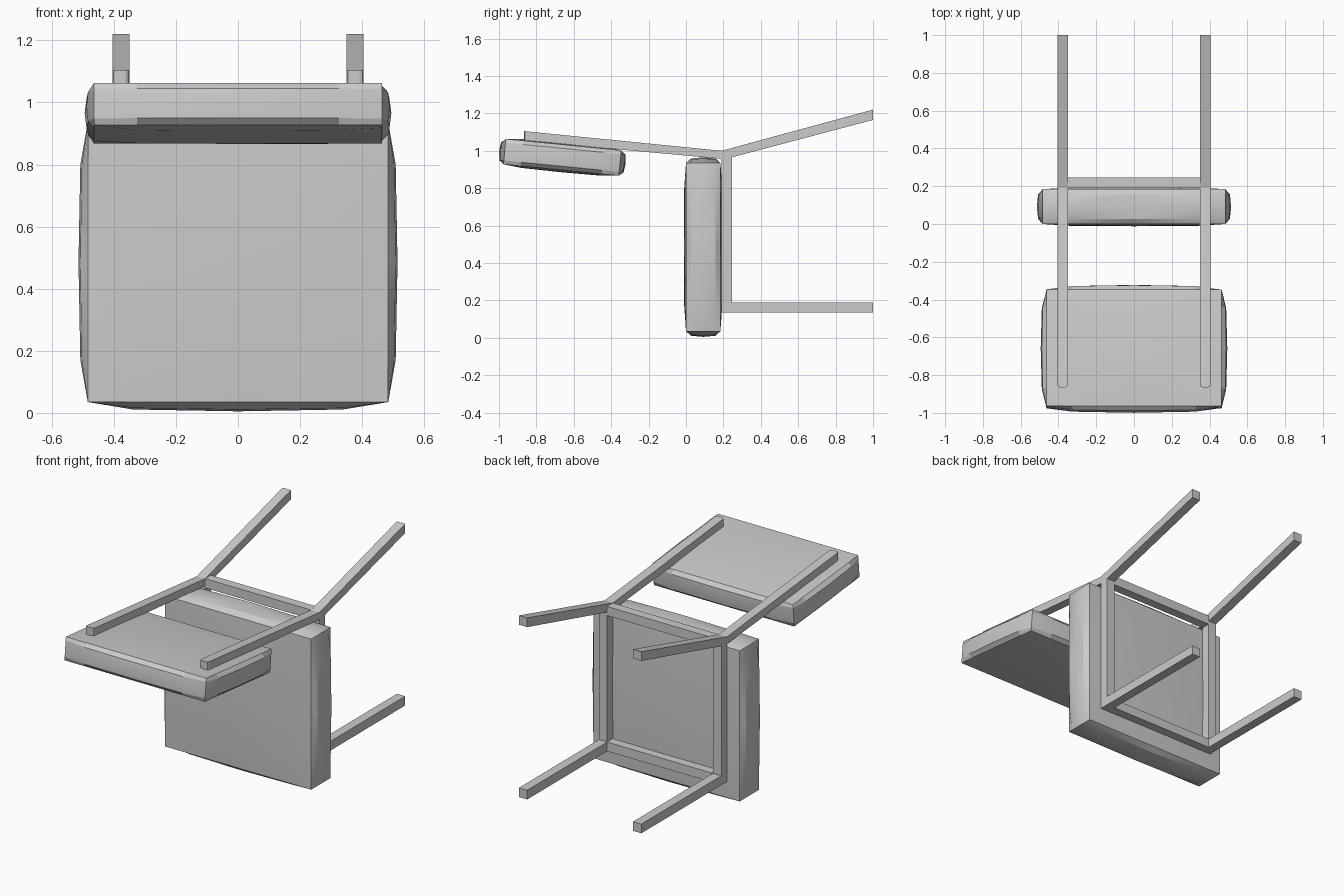
import bpy, bmesh, math
from mathutils import Matrix

if "Cube" in bpy.data.objects:
    bpy.data.objects.remove(bpy.data.objects["Cube"])


def finish(name, bm):
    bmesh.ops.recalc_face_normals(bm, faces=bm.faces)
    me = bpy.data.meshes.new(name)
    bm.to_mesh(me)
    bm.free()
    ob = bpy.data.objects.new(name, me)
    bpy.context.collection.objects.link(ob)
    return ob


def cushion(name, half_w, half_t, half_l, bulge, swell, loc, tilt=0.0):
    """Padded slab: straight rims, sides bulging by `bulge`, faces by `swell`."""
    bm = bmesh.new()
    bmesh.ops.create_cube(bm, size=2)
    bmesh.ops.subdivide_edges(bm, edges=bm.edges, cuts=3, use_grid_fill=True)
    level = {0: 0.0, 1: 0.7, 2: 1.0}          # loops pushed towards the rim
    weight = {0: 1.0, 1: 0.8, 2: 0.0}         # bulge strength per loop
    for v in bm.verts:
        ids = [round(abs(c) * 2) for c in v.co]
        pos = [math.copysign(level[i], c) for i, c in zip(ids, v.co)]
        wx, wy, wz = (weight[i] for i in ids)
        v.co = (pos[0] * (half_w + bulge * wy * wz),
                pos[1] * (half_t + swell * wx * wz),
                pos[2] * (half_l + bulge * wx * wy))
    bm.transform(Matrix.Translation(loc) @ Matrix.Rotation(tilt, 4, 'X'))
    ob = finish(name, bm)
    bpy.context.view_layer.objects.active = ob
    ob.select_set(True)
    bpy.ops.object.shade_smooth_by_angle(angle=math.radians(20))
    ob.select_set(False)


def side_frame(name, x0, x1):
    """Back post, side rail and both legs as one extruded outline."""
    outline = [(1, .135), (.19, .135), (.19, .957), (-.865, 1.053),
               (-.865, 1.105), (.19, 1.0), (1, 1.22), (1, 1.165),
               (.245, .965), (.245, .19), (1, .19)]
    bm = bmesh.new()
    face = bm.faces.new([bm.verts.new((x0, y, z)) for y, z in outline])
    ext = bmesh.ops.extrude_face_region(bm, geom=[face], use_keep_orig=True)
    for v in ext['geom']:
        if isinstance(v, bmesh.types.BMVert):
            v.co.x = x1
    # rounded post tip
    tip = [e for e in bm.edges if all(v.co.y < -.86 for v in e.verts)
           and abs(e.verts[0].co.x - e.verts[1].co.x) < 1e-4]
    bmesh.ops.bevel(bm, geom=tip, offset=.014, segments=2, profile=.5,
                    affect='EDGES')
    finish(name, bm)


def cross_rail(name, z0, z1):
    bm = bmesh.new()
    bmesh.ops.create_cube(bm, size=1)
    for v in bm.verts:
        v.co = (v.co.x * .71, .2175 + v.co.y * .055,
                (z0 + z1) / 2 + v.co.z * (z1 - z0))
    finish(name, bm)


# Cushions (the chair lies on its back legs' side, seat upright)
cushion("seat", .484, .092, .45, .03, .012, (0, .092, .485))
cushion("backrest", .464, .068, .31, .03, .012, (0, -.661, .965),
        math.radians(90 - 5.6))

# Wooden frame
for side, s in (("left", -1), ("right", 1)):
    side_frame(side + "_frame", s * .35, s * .405)
cross_rail("front_rail", .135, .19)
cross_rail("back_rail", .945, 1.0)
